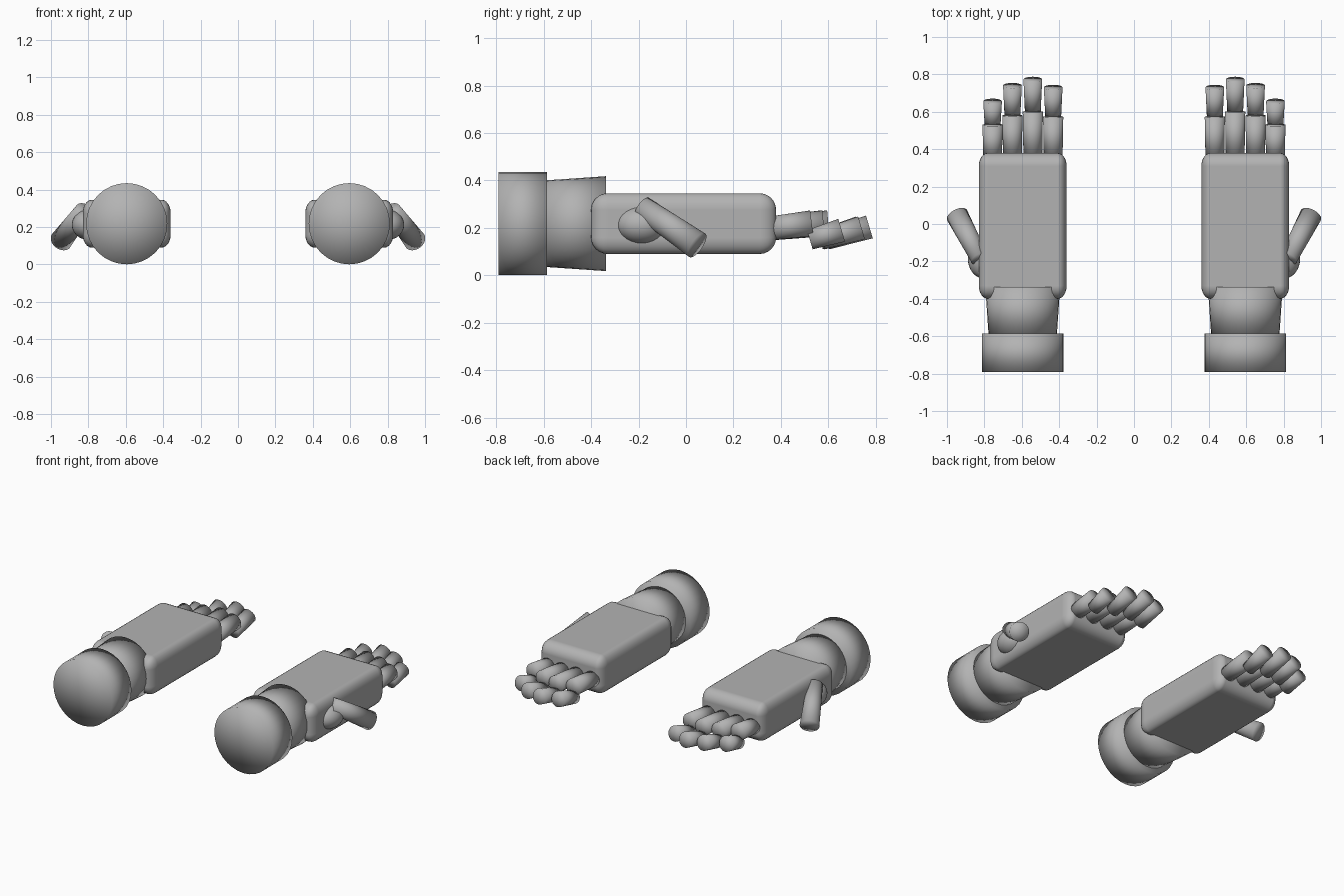
import bpy, bmesh
from mathutils import Vector, Matrix

if "Cube" in bpy.data.objects:
    bpy.data.objects.remove(bpy.data.objects["Cube"])

grey = bpy.data.materials.new("plain grey")
grey.diffuse_color = (0.45, 0.45, 0.45, 1)
grey.use_nodes = True
grey.node_tree.nodes["Principled BSDF"].inputs["Base Color"].default_value = grey.diffuse_color


def finish(name, bm):
    bmesh.ops.recalc_face_normals(bm, faces=bm.faces)
    for f in bm.faces:
        f.smooth = True
    me = bpy.data.meshes.new(name)
    bm.to_mesh(me)
    bm.free()
    me.materials.append(grey)
    ob = bpy.data.objects.new(name, me)
    bpy.context.collection.objects.link(ob)
    return ob


def tube(name, a, b, ra, rb):
    """Tapered cylinder with softly shaded caps from point a to point b."""
    a, b = Vector(a), Vector(b)
    d = b - a
    bm = bmesh.new()
    bmesh.ops.create_cone(bm, cap_ends=True, cap_tris=True, segments=32,
                          radius1=ra, radius2=rb, depth=d.length)
    rot = d.to_track_quat('Z', 'Y').to_matrix().to_4x4()
    bm.transform(Matrix.Translation((a + b) / 2) @ rot)
    return finish(name, bm)


# name, x, end of first joint, end of second joint
FINGERS = [("index", 0.432, 0.573, 0.730), ("middle", 0.541, 0.600, 0.773),
           ("ring", 0.650, 0.580, 0.740), ("little", 0.756, 0.530, 0.656)]
CX, CZ = 0.595, 0.218

for side, s in (("right", 1), ("left", -1)):
    # cuff and flared wrist
    tube(f"{side}_cuff", (s * CX, -0.79, CZ), (s * CX, -0.585, CZ), 0.217, 0.217)
    tube(f"{side}_wrist", (s * CX, -0.60, CZ), (s * CX, -0.338, CZ), 0.182, 0.2)

    # rounded palm block
    bm = bmesh.new()
    bmesh.ops.create_cube(bm, size=1)
    bm.transform(Matrix.Diagonal((0.47 / 0.7, 0.78, 0.256, 1)))
    palm = finish(f"{side}_palm", bm)
    palm.location = (s * CX, -0.01, CZ)
    palm.scale.x = 0.7
    bev = palm.modifiers.new("rounding", 'BEVEL')
    bev.width = 0.07
    bev.segments = 6
    bev.harden_normals = True

    # two-joint fingers
    for name, x, y1, y2 in FINGERS:
        x *= s
        tube(f"{side}_{name}_finger_base", (x, 0.35, 0.197), (x, y1, 0.22), 0.05, 0.054)
        y0 = y1 - 0.008
        tube(f"{side}_{name}_finger_tip", (x, y0, 0.15),
             (x, y2, 0.15 + (y2 - y0) * 0.3), 0.042, 0.05)

    # thumb mound and thumb
    bm = bmesh.new()
    bmesh.ops.create_uvsphere(bm, u_segments=32, v_segments=16, radius=1)
    bm.transform(Matrix.Translation((s * 0.80, -0.187, 0.212))
                 @ Matrix.Diagonal((0.088, 0.105, 0.08, 1)))
    finish(f"{side}_thumb_mound", bm)
    tube(f"{side}_thumb", (s * 0.825, -0.185, 0.287), (s * 0.946, 0.047, 0.127), 0.048, 0.06)
